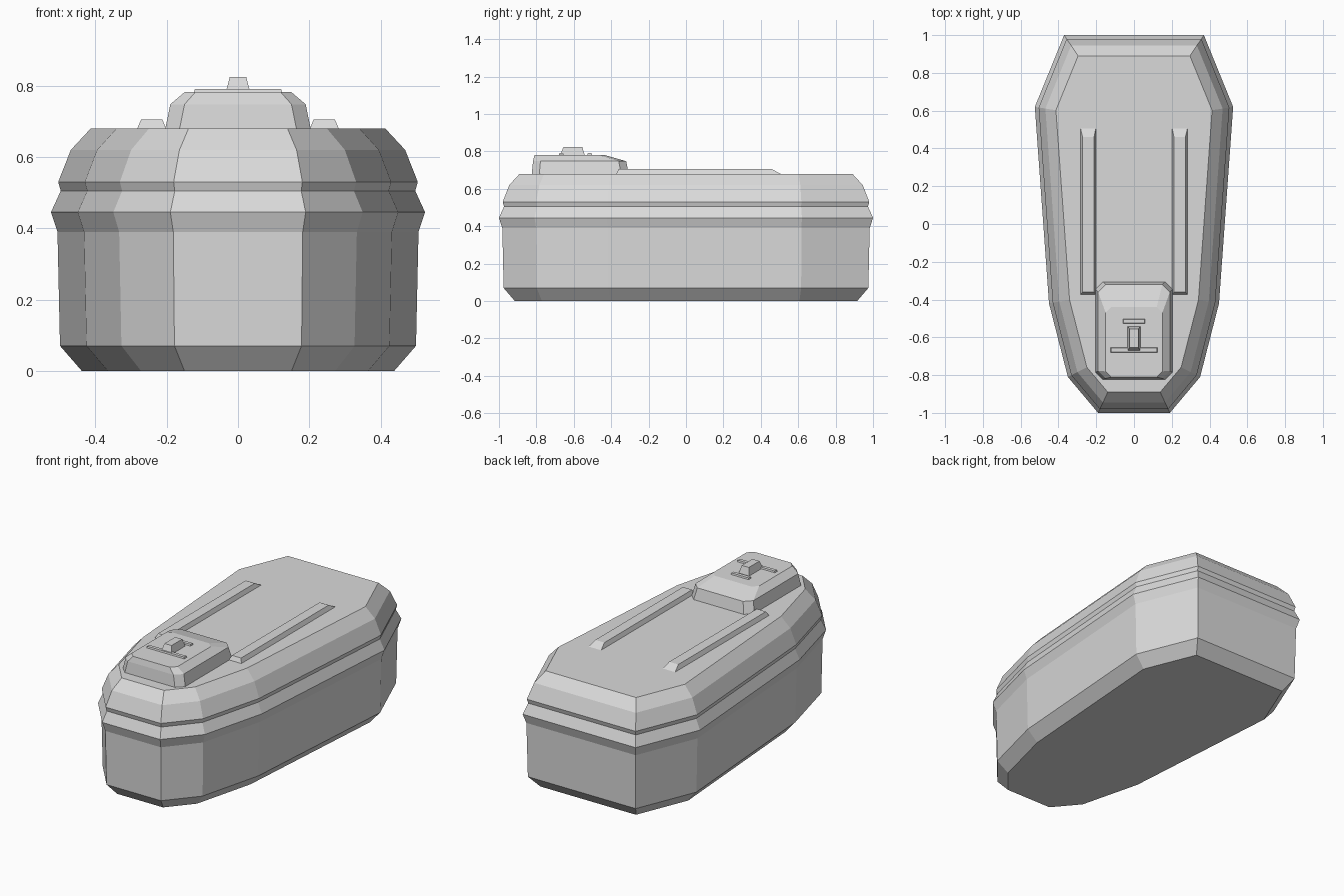
import bpy, bmesh
from mathutils import Vector

cube = bpy.data.objects.get("Cube")
if cube:
    bpy.data.objects.remove(cube, do_unlink=True)

grey = bpy.data.materials.new("stone grey")
grey.use_nodes = True
grey.diffuse_color = (0.7, 0.7, 0.7, 1)
grey.node_tree.nodes["Principled BSDF"].inputs["Base Color"].default_value = (0.7, 0.7, 0.7, 1)


def loft(name, rings):
    """Skin a stack of closed rings and cap both ends."""
    bm = bmesh.new()
    loops = [[bm.verts.new(p) for p in ring] for ring in rings]
    n = len(loops[0])
    for a, b in zip(loops, loops[1:]):
        for i in range(n):
            j = (i + 1) % n
            bm.faces.new((a[i], a[j], b[j], b[i]))
    bm.faces.new(loops[0][::-1])
    bm.faces.new(loops[-1])
    bmesh.ops.recalc_face_normals(bm, faces=bm.faces)
    mesh = bpy.data.meshes.new(name)
    bm.to_mesh(mesh)
    bm.free()
    mesh.materials.append(grey)
    obj = bpy.data.objects.new(name, mesh)
    bpy.context.collection.objects.link(obj)
    return obj


def inset(points, d, z):
    """Move every side of a counterclockwise outline inward by d."""
    ring = []
    for i, p in enumerate(points):
        e1 = (p - points[i - 1]).normalized()
        e2 = (points[(i + 1) % len(points)] - p).normalized()
        n1, n2 = Vector((-e1.y, e1.x)), Vector((-e2.y, e2.x))
        q = p + (n1 + n2) * d / (1 + n1.dot(n2))
        ring.append((q.x, q.y, z))
    return ring


def rect(x0, x1, y0, y1, z, c=0):
    """Rectangle ring with optional cut corners."""
    if not c:
        return [(x0, y0, z), (x1, y0, z), (x1, y1, z), (x0, y1, z)]
    return [(x0 + c, y0, z), (x1 - c, y0, z), (x1, y0 + c, z), (x1, y1 - c, z),
            (x1 - c, y1, z), (x0 + c, y1, z), (x0, y1 - c, z), (x0, y0 + c, z)]


# Coffin outline, mirrored across the centre line
half = [Vector(p) for p in ((0.19, -1), (0.35, -0.81), (0.45, -0.42), (0.525, 0.62), (0.37, 1))]
outline = half + [Vector((-p.x, p.y)) for p in reversed(half)]

# Lower case with flared rim, then the bevelled lid
case = [(0, 0.085), (0.07, 0.025), (0.39, 0.018), (0.445, 0), (0.505, 0.027)]
lid = [(0.505, 0.027), (0.53, 0.02), (0.62, 0.055), (0.68, 0.11)]
loft("coffin", [inset(outline, d, z) for z, d in case + lid[1:]])

# Long rails on the lid
for side, name in ((1, "left_rail"), (-1, "right_rail")):
    loft(name, [
        [(side * x, y, z) for x, y, z in rect(0.2, 0.285, -0.375, 0.515, 0.675)],
        [(side * x, y, z) for x, y, z in rect(0.212, 0.272, -0.36, 0.46, 0.705)]])

# Raised head block with sloping back
loft("head_block", [rect(-0.205, 0.205, -0.825, -0.305, 0.675, 0.04),
                    rect(-0.19, 0.19, -0.818, -0.32, 0.748, 0.04),
                    rect(-0.15, 0.15, -0.81, -0.44, 0.782, 0.03)])

# Small emblem of one stud and two bars
loft("emblem_stud", [rect(-0.036, 0.036, -0.675, -0.54, 0.775),
                     rect(-0.023, 0.023, -0.655, -0.555, 0.825)])
for name, w, y in (("long_bar", 0.125, -0.667), ("short_bar", 0.06, -0.515)):
    loft(name, [rect(-w, w, y - 0.014, y + 0.014, 0.775),
                rect(-w + 0.004, w - 0.004, y - 0.01, y + 0.01, 0.791)])
